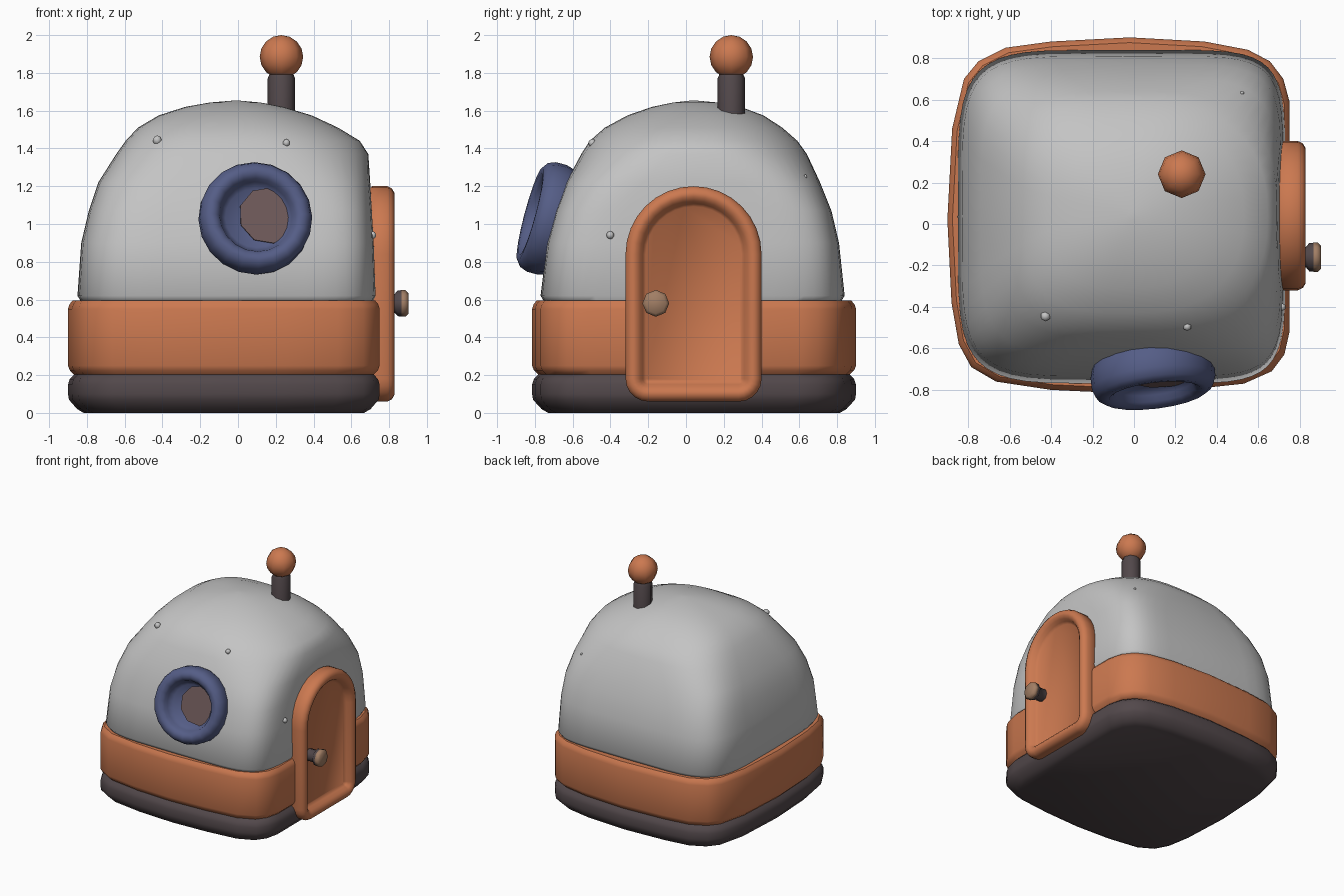
import bpy, bmesh
from math import sin, cos, pi, copysign, radians
from mathutils import Vector

if "Cube" in bpy.data.objects:
    bpy.data.objects.remove(bpy.data.objects["Cube"], do_unlink=True)


def material(name, rgb):
    m = bpy.data.materials.new(name)
    m.use_nodes = True
    m.diffuse_color = (*rgb, 1)
    bsdf = m.node_tree.nodes["Principled BSDF"]
    bsdf.inputs["Base Color"].default_value = (*rgb, 1)
    bsdf.inputs["Roughness"].default_value = 0.7
    return m


GREY = material("shell grey", (0.55, 0.55, 0.55))
ORANGE = material("warm orange", (0.60, 0.19, 0.08))
DARK = material("dark plum", (0.085, 0.065, 0.07))
BLUE = material("dusty blue", (0.09, 0.11, 0.24))
GLASS = material("brown glass", (0.155, 0.10, 0.10))
TAN = material("knob tan", (0.36, 0.21, 0.13))


def loft(name, loops, mat, angle=40):
    """Skin a stack of equal-length point loops and cap both ends."""
    bm = bmesh.new()
    rings = [[bm.verts.new(p) for p in loop] for loop in loops]
    for a, b in zip(rings, rings[1:]):
        for i in range(len(a)):
            j = (i + 1) % len(a)
            bm.faces.new((a[i], a[j], b[j], b[i]))
    bm.faces.new(rings[0][::-1])
    bm.faces.new(rings[-1])
    bmesh.ops.recalc_face_normals(bm, faces=bm.faces)
    mesh = bpy.data.meshes.new(name)
    bm.to_mesh(mesh)
    bm.free()
    mesh.materials.append(mat)
    ob = bpy.data.objects.new(name, mesh)
    bpy.context.collection.objects.link(ob)
    smooth(ob, angle)
    return ob


def smooth(ob, angle):
    bpy.ops.object.select_all(action="DESELECT")
    ob.select_set(True)
    bpy.context.view_layer.objects.active = ob
    bpy.ops.object.shade_smooth_by_angle(angle=radians(angle))


def lathe(name, profile, origin, axis, mat, sides=8, angle=50):
    """Turn a (radius, distance along axis) profile."""
    rot = Vector(axis).to_track_quat("Z", "Y")
    loops = [[Vector(origin) + rot @ Vector((r * cos(2 * pi * i / sides),
                                             r * sin(2 * pi * i / sides), d))
              for i in range(sides)] for r, d in profile]
    return loft(name, loops, mat, angle)


def ball(name, center, radius, mat, segments, rings, angle):
    bpy.ops.mesh.primitive_uv_sphere_add(segments=segments, ring_count=rings,
                                         radius=radius, location=center)
    ob = bpy.context.object
    ob.name = name
    ob.data.materials.append(mat)
    smooth(ob, angle)
    return ob


# Base and wall band share one bulging outline, pulled in at the bevels
OUTLINE = [(0.75, -0.52), (0.75, 0.05), (0.75, 0.59), (0.72, 0.70), (0.655, 0.785),
           (0.55, 0.84), (0.34, 0.88), (-0.02, 0.90), (-0.4, 0.88), (-0.62, 0.85),
           (-0.75, 0.785), (-0.82, 0.70), (-0.877, 0.46), (-0.9, 0.02),
           (-0.88, -0.38), (-0.845, -0.58), (-0.785, -0.69), (-0.665, -0.76),
           (-0.4, -0.80), (-0.08, -0.815), (0.25, -0.80), (0.53, -0.77),
           (0.665, -0.71), (0.725, -0.63)]
MIDDLE = Vector((-0.075, 0.04))


def band(name, steps, mat):
    loops = []
    for z, inset in steps:
        ring = [MIDDLE + (Vector(p) - MIDDLE) * (1 - inset / 0.85) for p in OUTLINE]
        loops.append([(p.x, p.y, z) for p in ring])
    return loft(name, loops, mat)


band("base", [(0, 0.085), (0.02, 0.05), (0.07, 0.005), (0.1, 0), (0.15, 0),
              (0.18, 0.01), (0.205, 0.035)], DARK)
band("wall_band", [(0.2, 0.035), (0.225, 0.01), (0.25, 0), (0.55, 0),
                   (0.575, 0.008), (0.595, 0.025)], ORANGE)


# Domed shell: squarish rings, boxy low down and rounder near the top
def plan(z, left, right, front, back, left_power, right_power, n=48):
    loop = []
    for i in range(n):
        a = 2 * pi * i / n
        power = right_power if cos(a) > 0 else left_power
        u = copysign(abs(cos(a)) ** (2 / power), cos(a))
        v = copysign(abs(sin(a)) ** (2 / power), sin(a))
        loop.append(((left + right) / 2 + u * (right - left) / 2,
                     (front + back) / 2 + v * (back - front) / 2, z))
    return loop


dome = loft("dome", [plan(*row) for row in (
    (0.58, -0.825, 0.71, -0.745, 0.815, 5, 6.2),
    (0.62, -0.85, 0.73, -0.77, 0.84, 5, 6.2),
    (0.90, -0.83, 0.72, -0.735, 0.81, 5, 6.2),
    (1.07, -0.79, 0.71, -0.69, 0.77, 5, 5.8),
    (1.22, -0.74, 0.70, -0.635, 0.71, 4.5, 4.4),
    (1.37, -0.645, 0.69, -0.555, 0.64, 3.8, 2.7),
    (1.44, -0.595, 0.645, -0.51, 0.59, 3.5, 2.4),
    (1.51, -0.53, 0.53, -0.43, 0.51, 3.2, 2.4),
    (1.575, -0.42, 0.39, -0.31, 0.41, 2.9, 2.3),
    (1.62, -0.28, 0.24, -0.18, 0.29, 2.6, 2.2),
    (1.643, -0.15, 0.12, -0.07, 0.17, 2.3, 2),
    (1.653, -0.03, 0.01, 0.02, 0.06, 2, 2))], GREY, 60)


# Arched door with a rounded rim and a recessed panel
def arch(x, inset):
    loop = []
    for y, z, r, start, sweep, n in ((0.04, 0.84, 0.36, 0, pi, 16),
                                     (-0.20, 0.18, 0.12, pi, pi / 2, 5),
                                     (0.28, 0.18, 0.12, 1.5 * pi, pi / 2, 5)):
        for i in range(n + 1):
            a = start + sweep * i / n
            loop.append((x, y + (r - inset) * cos(a), z + (r - inset) * sin(a)))
    return loop


loft("door", [arch(x, k) for x, k in (
    (0.69, 0.02), (0.71, 0), (0.79, 0), (0.815, 0.012), (0.828, 0.035),
    (0.826, 0.055), (0.81, 0.078), (0.785, 0.092), (0.767, 0.108))], ORANGE, 50)

# Door knob
KNOB = (0.76, -0.16, 0.58)
lathe("knob_stem", [(0.05, 0), (0.05, 0.07), (0.068, 0.085), (0.07, 0.108)],
      KNOB, (1, 0, 0), DARK)
lathe("knob_cap", [(0.06, 0.1), (0.071, 0.106), (0.071, 0.126), (0.055, 0.142)],
      KNOB, (1, 0, 0), TAN, 8, 80)

# Porthole, leaning with the shell
AXIS = Vector((0.12, -1, 0.27)).normalized()
FACE = Vector((0.102, -0.823, 1.053))
lathe("porthole_ring", [(0.25, -0.24), (0.285, -0.17), (0.3, -0.12), (0.3, -0.06),
                        (0.285, -0.02), (0.255, 0.002), (0.225, 0), (0.2, -0.02),
                        (0.19, -0.05), (0.16, -0.085), (0.01, -0.088)],
      FACE, AXIS, BLUE, 20)
lathe("porthole_glass", [(0.155, -0.08), (0.155, -0.072)],
      FACE + Vector((0.065, 0.008, 0.012)), AXIS, GLASS, 9)

# Antenna
lathe("antenna_stem", [(0.073, 1.5), (0.073, 1.77), (0.06, 1.8)],
      (0.23, 0.24, 0), (0, 0, 1), DARK)
ball("antenna_ball", (0.23, 0.24, 1.885), 0.115, ORANGE, 8, 8, 60)

# Rivets sit on the shell surface
for i, (near, size) in enumerate((((-0.43, -0.45, 1.45), 0.026),
                                  ((0.26, -0.51, 1.44), 0.021),
                                  ((0.70, -0.40, 0.94), 0.021),
                                  ((0.52, 0.63, 1.25), 0.01))):
    hit = dome.closest_point_on_mesh(Vector(near))[1]
    ball(f"rivet_{i + 1}", hit, size, GREY, 6, 5, 60)
